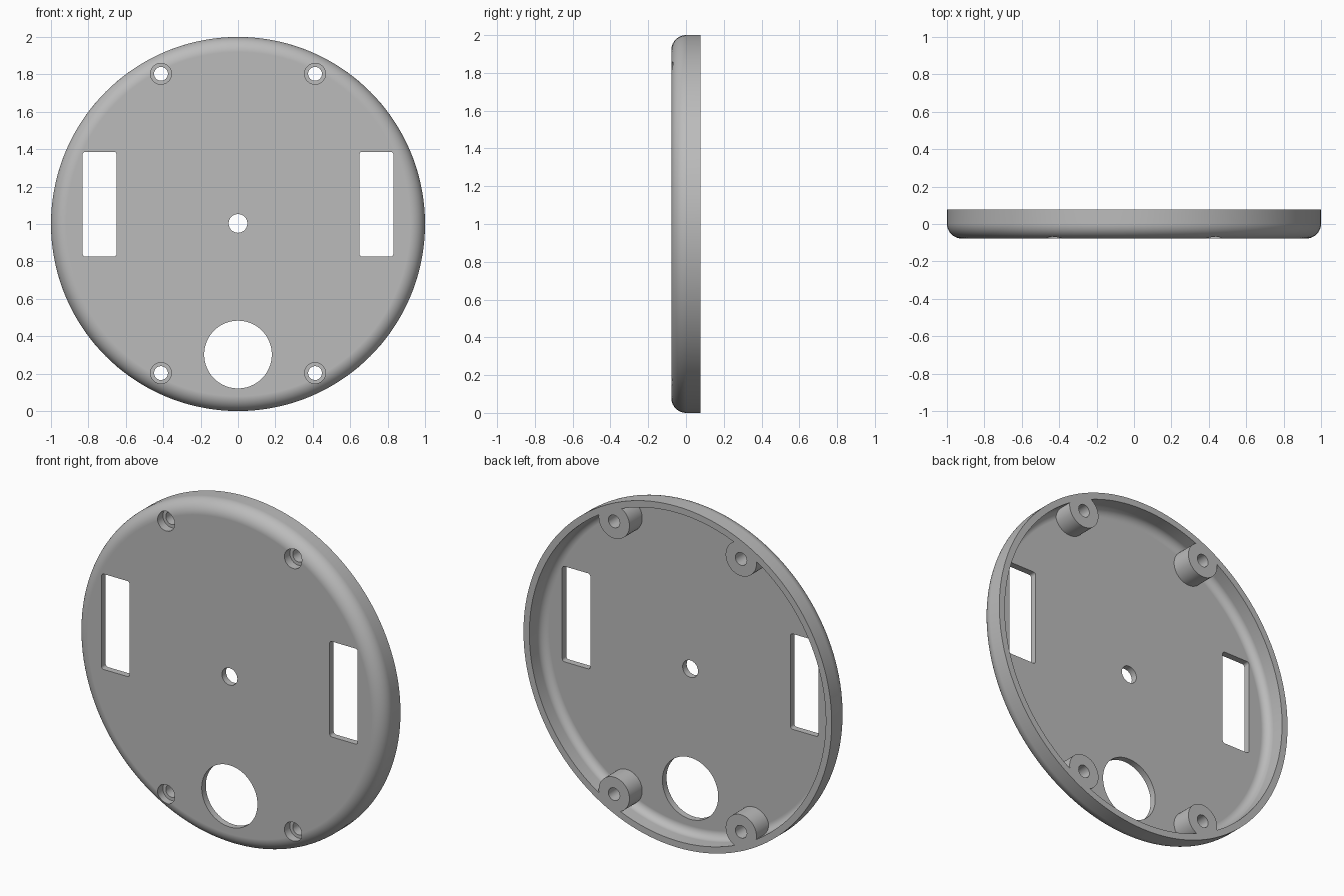
import bpy, bmesh, math
from mathutils import Matrix, Vector

if "Cube" in bpy.data.objects:
    bpy.data.objects.remove(bpy.data.objects["Cube"], do_unlink=True)

MID = 1.0            # height of the disc centre
FRONT, BACK = -0.078, 0.078
WALL = 0.038         # thickness of plate and rim
FILLET = 0.08        # outer edge rounding

grey = bpy.data.materials.new("plain grey")
grey.use_nodes = True
grey.diffuse_color = (0.5, 0.5, 0.5, 1)
grey.node_tree.nodes["Principled BSDF"].inputs["Base Color"].default_value = (0.5, 0.5, 0.5, 1)


def finish(bm, name):
    bmesh.ops.recalc_face_normals(bm, faces=bm.faces)
    mesh = bpy.data.meshes.new(name)
    bm.to_mesh(mesh)
    bm.free()
    mesh.materials.append(grey)
    obj = bpy.data.objects.new(name, mesh)
    bpy.context.collection.objects.link(obj)
    return obj


def rounded_disc(name, radius, front, back, fillet, steps=144):
    """Solid disc facing -y with a rounded front edge."""
    bm = bmesh.new()
    points = []
    for i in range(17):
        a = math.pi / 2 * i / 16
        points.append((radius - fillet + fillet * math.sin(a),
                       front + fillet - fillet * math.cos(a)))
    points.append((radius, back))
    verts = [bm.verts.new((r, y, MID)) for r, y in points]
    edges = [bm.edges.new(pair) for pair in zip(verts, verts[1:])]
    bmesh.ops.spin(bm, geom=verts + edges, cent=(0, 0, MID), axis=(0, 1, 0),
                   angle=math.tau, steps=steps)
    bmesh.ops.remove_doubles(bm, verts=bm.verts, dist=1e-5)
    bmesh.ops.holes_fill(bm, edges=[e for e in bm.edges if e.is_boundary], sides=0)
    return finish(bm, name)


def cylinder(name, x, z, radius, front, back, segments=48):
    bm = bmesh.new()
    place = Matrix.Translation((x, (front + back) / 2, z)) @ Matrix.Rotation(math.pi / 2, 4, 'X')
    bmesh.ops.create_cone(bm, cap_ends=True, segments=segments, radius1=radius,
                          radius2=radius, depth=back - front, matrix=place)
    return finish(bm, name)


def window_block(name, x, z, width, height):
    """Block with rounded upright corners, running along y."""
    bm = bmesh.new()
    bmesh.ops.create_cube(bm, size=1, matrix=Matrix.Translation((x, 0, z))
                          @ Matrix.Diagonal((width, 0.6, height, 1)))
    along = [e for e in bm.edges
             if abs((e.verts[0].co - e.verts[1].co).normalized().dot(Vector((0, 1, 0)))) > 0.9]
    bmesh.ops.bevel(bm, geom=along, offset=0.015, segments=5, profile=0.5, affect='EDGES')
    return finish(bm, name)


def apply_modifier(obj, mod):
    bpy.ops.object.select_all(action='DESELECT')
    bpy.context.view_layer.objects.active = obj
    obj.select_set(True)
    bpy.ops.object.modifier_apply(modifier=mod.name)


def subtract(target, cutter):
    cutter.hide_render = True
    mod = target.modifiers.new("cut", 'BOOLEAN')
    mod.operation = 'DIFFERENCE'
    mod.solver = 'EXACT'
    mod.object = cutter
    apply_modifier(target, mod)
    bpy.data.objects.remove(cutter, do_unlink=True)


# Screw positions, mirrored in x and z
screws = [(sx * 0.412, MID + 0.003 + sz * 0.8) for sx in (-1, 1) for sz in (-1, 1)]

# Hollow back, leaving the four screw bosses standing against the rim
cover = rounded_disc("round_cover", 1.0, FRONT, BACK, FILLET)
cavity = rounded_disc("cavity", 1.0 - WALL, FRONT + WALL, BACK + 0.1, 0.046)
for x, z in screws:
    subtract(cavity, cylinder("boss", x, z, 0.1, -0.3, 0.3))
subtract(cover, cavity)

# Counterbored screw holes
for x, z in screws:
    subtract(cover, cylinder("screw_hole", x, z, 0.037, -0.3, 0.3, 32))
    subtract(cover, cylinder("counterbore", x, z, 0.056, -0.3, FRONT + 0.05))

# Side windows, centre hole and large lower hole
for side in (-1, 1):
    subtract(cover, window_block("side_window", side * 0.74, 1.106, 0.182, 0.56))
subtract(cover, cylinder("centre_hole", 0, MID + 0.003, 0.05, -0.3, 0.3))
subtract(cover, cylinder("large_hole", 0, 0.302, 0.181, -0.3, 0.3, 96))

# Smooth curves, crisp edges
bpy.ops.object.select_all(action='DESELECT')
bpy.context.view_layer.objects.active = cover
cover.select_set(True)
bpy.ops.object.shade_smooth_by_angle(angle=math.radians(30))
weighted = cover.modifiers.new("even_shading", 'WEIGHTED_NORMAL')
weighted.keep_sharp = True
